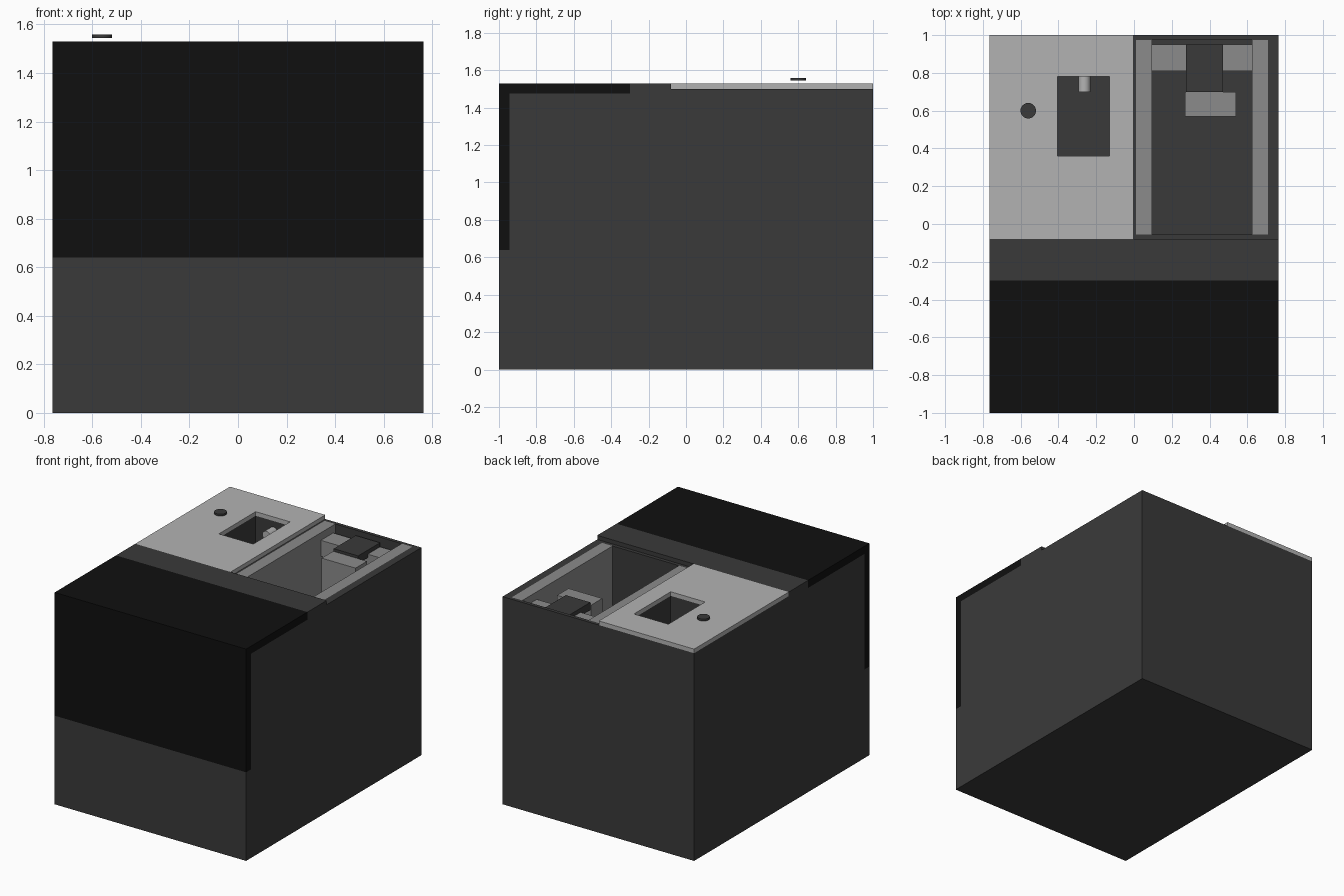
import bpy, bmesh, math

if "Cube" in bpy.data.objects:
    bpy.data.objects.remove(bpy.data.objects["Cube"])

def material(name, v):
    m = bpy.data.materials.new(name)
    m.diffuse_color = (v, v, v, 1)
    m.use_nodes = True
    m.node_tree.nodes["Principled BSDF"].inputs["Base Color"].default_value = m.diffuse_color
    return m

BODY = material("dark_grey", 0.042)
BLACK = material("black", 0.005)
LIGHT = material("light_grey", 0.45)
MID = material("mid_grey", 0.26)

def extrude_x(name, profile, x0, x1, mat):
    """Extrude a closed (y, z) profile along x."""
    bm = bmesh.new()
    face = bm.faces.new([bm.verts.new((x0, y, z)) for y, z in profile])
    res = bmesh.ops.extrude_face_region(bm, geom=[face])
    verts = [g for g in res["geom"] if isinstance(g, bmesh.types.BMVert)]
    bmesh.ops.translate(bm, verts=verts, vec=(x1 - x0, 0, 0))
    bmesh.ops.recalc_face_normals(bm, faces=bm.faces)
    me = bpy.data.meshes.new(name)
    bm.to_mesh(me)
    bm.free()
    ob = bpy.data.objects.new(name, me)
    bpy.context.collection.objects.link(ob)
    if mat:
        me.materials.append(mat)
    return ob

def box(name, x0, x1, y0, y1, z0, z1, mat=None):
    return extrude_x(name, [(y0, z0), (y1, z0), (y1, z1), (y0, z1)], x0, x1, mat)

def cylinder(name, loc, r, h, mat, rot=(0, 0, 0)):
    bpy.ops.mesh.primitive_cylinder_add(vertices=32, radius=r, depth=h, location=loc, rotation=rot)
    ob = bpy.context.object
    ob.name = name
    ob.data.materials.append(mat)
    bpy.ops.object.shade_smooth_by_angle(angle=math.radians(30))

def cut(ob, *bounds):
    """Subtract a box, then discard the cutter."""
    cutter = box("cutter", *bounds)
    cutter.hide_render = True
    mod = ob.modifiers.new("cut", "BOOLEAN")
    mod.operation, mod.solver, mod.object = "DIFFERENCE", "EXACT", cutter
    bpy.context.view_layer.objects.active = ob
    bpy.ops.object.modifier_apply(modifier=mod.name)
    bpy.data.objects.remove(cutter)

W = 0.765
HOLE = (-0.405, -0.13, 0.36, 0.78)

# Housing: side profile notched for the front cover and the top plate
body = extrude_x("housing", [(-1, 0), (1, 0), (1, 1.5), (-0.08, 1.5), (-0.08, 1.53), (-0.3, 1.53),
                             (-0.3, 1.475), (-0.945, 1.475), (-0.945, 0.64), (-1, 0.64)], -W, W, BODY)
cut(body, 0.01, 0.71, -0.055, 0.975, 0.6, 1.7)   # open compartment
cut(body, *HOLE, 0.9, 1.7)                        # chute

# Black cover wrapping front and top
extrude_x("front_cover", [(-1, 0.64), (-0.945, 0.64), (-0.945, 1.475), (-0.3, 1.475),
                          (-0.3, 1.53), (-1, 1.53)], -W, W, BLACK)

# Light top plate with chute opening
plate = box("top_plate", -W, -0.003, -0.08, 1, 1.5, 1.53, LIGHT)
cut(plate, *HOLE, 1.4, 1.7)

# Button and spout
cylinder("button", (-0.56, 0.6, 1.551), 0.041, 0.014, BODY)
cylinder("spout", (-0.263, 0.74, 1.425), 0.032, 0.082, LIGHT, (math.pi / 2, 0, 0))

# Compartment side walls
for name, x in (("left_side_wall", 0.01), ("right_side_wall", 0.625)):
    box(name, x, x + 0.085, -0.055, 0.975, 0.6, 1.5, MID)

# Parts inside the compartment
box("cross_bar", 0.095, 0.625, 0.81, 0.95, 1.33, 1.445, MID)
box("bracket", 0.275, 0.47, 0.7, 0.95, 1.42, 1.475, BODY)
box("front_block", 0.27, 0.54, 0.57, 0.7, 1.1, 1.455, MID)
